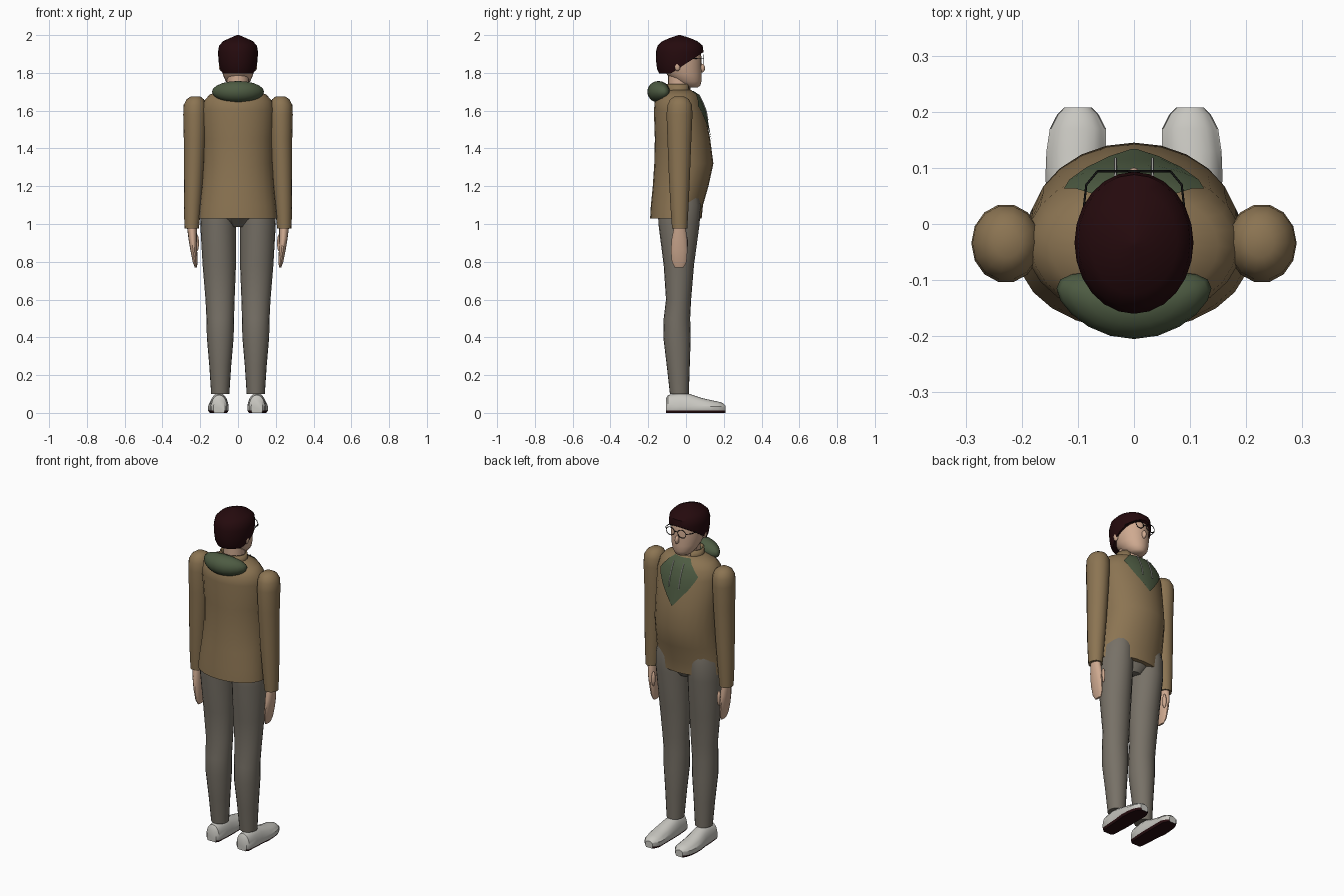
import bpy, bmesh, math
from mathutils import Vector

cube = bpy.data.objects.get("Cube")
if cube:
    bpy.data.objects.remove(cube)


def material(name, *rgb):
    m = bpy.data.materials.new(name)
    m.use_nodes = True
    m.diffuse_color = (*rgb, 1)
    m.node_tree.nodes["Principled BSDF"].inputs["Base Color"].default_value = (*rgb, 1)
    return m


JACKET = material("tan jacket", .26, .175, .085)
TROUSERS = material("grey trousers", .185, .165, .135)
SKIN = material("skin", .62, .40, .28)
HAIR = material("dark brown hair", .018, .003, .004)
GREEN = material("green hood", .075, .105, .055)
SHOE = material("pale grey shoe", .58, .57, .53)
SOLE = material("dark sole", .02, .004, .005)
BLACK = material("black frame", .008, .008, .008)
CORD = material("light cord", .5, .5, .47)


def finish(name, bm, mat, angle=40):
    bmesh.ops.recalc_face_normals(bm, faces=bm.faces)
    me = bpy.data.meshes.new(name)
    bm.to_mesh(me)
    bm.free()
    me.materials.append(mat)
    ob = bpy.data.objects.new(name, me)
    bpy.context.collection.objects.link(ob)
    bpy.ops.object.select_all(action='DESELECT')
    ob.select_set(True)
    bpy.context.view_layer.objects.active = ob
    bpy.ops.object.shade_smooth_by_angle(angle=math.radians(angle))
    return ob


def skin_rings(bm, rings, cap=True):
    n = len(rings[0])
    vs = [[bm.verts.new(p) for p in r] for r in rings]
    for a, b in zip(vs, vs[1:]):
        for i in range(n):
            j = (i + 1) % n
            bm.faces.new((a[i], a[j], b[j], b[i]))
    if cap:
        bm.faces.new(vs[0])
        bm.faces.new(vs[-1])


def oval(z, x, back, front, rx, n):
    cy, ry = (back + front) / 2, (front - back) / 2
    return [Vector((x + rx * math.cos(t), cy + ry * math.sin(t), z))
            for t in (2 * math.pi * i / n for i in range(n))]


# Each ring: height, centre x, back y, front y, half width
def loft(name, rings, mat, n=20):
    bm = bmesh.new()
    skin_rings(bm, [oval(*r, n) for r in rings])
    return finish(name, bm, mat)


def ellipsoid(name, loc, size, mat, seg=16):
    bm = bmesh.new()
    bmesh.ops.create_uvsphere(bm, u_segments=seg, v_segments=seg // 2, radius=1)
    for v in bm.verts:
        v.co = Vector(loc) + Vector(a * b for a, b in zip(v.co, size))
    return finish(name, bm, mat, 60)


def tube(name, pts, r, mat, cyclic=False):
    cu = bpy.data.curves.new(name, 'CURVE')
    cu.dimensions = '3D'
    cu.bevel_depth, cu.bevel_resolution = r, 1
    cu.use_fill_caps = True
    sp = cu.splines.new('POLY')
    sp.points.add(len(pts) - 1)
    for p, q in zip(sp.points, pts):
        p.co = (*q, 1)
    sp.use_cyclic_u = cyclic
    cu.materials.append(mat)
    ob = bpy.data.objects.new(name, cu)
    bpy.context.collection.objects.link(ob)


# Jacket body
BODY = [(1.03, 0, -.19, .083, .207), (1.1, 0, -.186, .09, .202), (1.2, 0, -.176, .119, .193),
        (1.32, 0, -.168, .145, .187), (1.45, 0, -.165, .128, .187), (1.6, 0, -.17, .1, .193),
        (1.65, 0, -.165, .08, .182), (1.685, 0, -.14, .062, .15), (1.71, 0, -.1, .025, .08)]
loft("jacket_body", BODY, JACKET, 24)


def chest_y(x, z):
    """Front surface of the jacket body."""
    for a, b in zip(BODY, BODY[1:]):
        if a[0] <= z <= b[0]:
            k = (z - a[0]) / (b[0] - a[0])
            _, _, bk, fr, rx = (p + (q - p) * k for p, q in zip(a, b))
            return (bk + fr) / 2 + (fr - bk) / 2 * math.sqrt(max(0, 1 - (x / rx) ** 2))


# Green chest panel, laid over the front of the jacket
bm = bmesh.new()
rows = []
for z, w in ((1.45, .004), (1.5, .045), (1.55, .085), (1.6, .115), (1.625, .125),
             (1.65, .105), (1.685, .075), (1.705, .05)):
    rows.append([bm.verts.new((w * u / 5, chest_y(w * u / 5, z) + .006, z)) for u in range(-5, 6)])
for a, b in zip(rows, rows[1:]):
    for i in range(10):
        bm.faces.new((a[i], a[i + 1], b[i + 1], b[i]))
finish("chest_panel", bm, GREEN)

# Stand-up collar, open at the front
bm = bmesh.new()
arc = [math.radians(120 + 300 * i / 20) for i in range(21)]
low = [bm.verts.new((.085 * math.cos(t), -.04 + .07 * math.sin(t), 1.68)) for t in arc]
top = [bm.verts.new((.078 * math.cos(t), -.042 + .066 * math.sin(t), 1.742)) for t in arc]
for i in range(20):
    bm.faces.new((low[i], low[i + 1], top[i + 1], top[i]))
collar = finish("collar", bm, JACKET)
mod = collar.modifiers.new("thickness", 'SOLIDIFY')
mod.thickness = .008

# Rolled hood behind the neck, its ends curving forward
hood = ellipsoid("hood", (0, -.145, 1.70), (.138, .06, .057), GREEN, 20)
for v in hood.data.vertices:
    v.co.y += 1.6 * v.co.x ** 2

# Neck and head
loft("neck", [(1.66, 0, -.095, .02, .058), (1.79, 0, -.095, .03, .058)], SKIN)
loft("head", [(1.722, 0, .015, .06, .025), (1.732, 0, -.03, .075, .045), (1.755, 0, -.06, .082, .065),
              (1.79, 0, -.1, .083, .08), (1.83, 0, -.125, .082, .088), (1.88, 0, -.14, .082, .093),
              (1.92, 0, -.14, .076, .092), (1.95, 0, -.12, .06, .07)], SKIN, 24)

# Hair cap, trimmed along a hairline rising to the forehead
bm = bmesh.new()
skin_rings(bm, [oval(*r, 24) for r in (
    (1.797, 0, -.142, .06, .086), (1.82, 0, -.153, .08, .096), (1.86, 0, -.158, .09, .103),
    (1.91, 0, -.16, .093, .106), (1.945, 0, -.15, .088, .1), (1.968, 0, -.125, .06, .078),
    (1.985, 0, -.085, .02, .042), (2.0, 0, -.04, -.03, .005))])
cut = bmesh.ops.bisect_plane(bm, geom=bm.verts[:] + bm.edges[:] + bm.faces[:],
                             plane_co=(0, -.08, 1.797), plane_no=(0, .55, -.84), clear_outer=True)
bmesh.ops.holes_fill(bm, edges=[e for e in bm.edges if e.is_boundary])
finish("hair", bm, HAIR)

# Nose and mouth
ellipsoid("nose", (0, .084, 1.825), (.012, .017, .024), SKIN, 12)

# Glasses
tube("glasses_bridge", [(-.012, .094, 1.877), (.012, .094, 1.877)], .002, BLACK)

# Trouser seat
loft("trouser_seat", [(.985, 0, -.1, .03, .055), (1.03, 0, -.15, .06, .11), (1.1, 0, -.15, .06, .15)],
     TROUSERS)

# Shoe outline stations: y, centre offset, half width, height
SHOE_ROWS = [(-.107, 0, .03, .075), (-.095, 0, .042, .095), (-.03, 0, .048, .105), (.02, 0, .05, .1),
             (.08, .004, .054, .08), (.13, .003, .053, .068), (.17, 0, .05, .06), (.195, 0, .037, .052),
             (.208, 0, .024, .04)]

for side, s in (("left", 1), ("right", -1)):
    # Legs
    loft(side + "_leg", [(.1, s * .094, -.085, .015, .048), (.25, s * .094, -.102, .02, .058),
                         (.4, s * .094, -.12, .025, .071), (.5, s * .094, -.118, .022, .073),
                         (.6, s * .095, -.106, .027, .077), (.78, s * .099, -.118, .042, .088),
                         (1.0, s * .105, -.146, .072, .095), (1.1, s * .105, -.15, .077, .09),
                         (1.15, s * .1, -.14, .07, .08)], TROUSERS)
    # Shoes with a dark underside
    bm = bmesh.new()
    rings = []
    for y, off, w, h in SHOE_ROWS:
        ring = [(s * .1 + off * s + w * math.cos(t), y, .014 + (h - .014) * math.sin(t) ** .7)
                for t in (math.pi * i / 10 for i in range(1, 10))]
        ring += [(s * .1 + off * s + k * w, y, z) for k, z in
                 ((-1, .035), (-1, .012), (-.85, 0), (.85, 0), (1, .012), (1, .035))]
        rings.append(ring)
    skin_rings(bm, rings)
    shoe = finish(side + "_shoe", bm, SHOE)
    shoe.data.materials.append(SOLE)
    for f in shoe.data.polygons:
        if f.center.z < .013:
            f.material_index = 1
    # Sleeves
    loft(side + "_sleeve", [(.975, s * .245, -.075, .008, .038), (1.1, s * .241, -.084, .015, .046),
                            (1.25, s * .235, -.092, .022, .052), (1.45, s * .229, -.1, .03, .058),
                            (1.58, s * .228, -.105, .036, .062), (1.63, s * .228, -.1, .033, .06),
                            (1.66, s * .226, -.085, .017, .046), (1.676, s * .225, -.06, -.01, .024)],
         JACKET, 14)
    # Hands and thumbs
    loft(side + "_hand", [(.77, s * .223, -.06, -.012, .006), (.8, s * .227, -.076, .004, .013),
                          (.86, s * .234, -.081, .009, .018), (.92, s * .24, -.077, .008, .022),
                          (.985, s * .244, -.064, -.002, .026)], SKIN, 14)
    ellipsoid(side + "_thumb", (s * .217, -.002, .9), (.011, .013, .045), SKIN, 10)
    # Ears
    ellipsoid(side + "_ear", (s * .09, -.045, 1.835), (.011, .016, .026), SKIN, 12)
    # Rims and temple arms
    tube(side + "_rim", [(s * .038 + .027 * math.cos(t), .094, 1.872 + .023 * math.sin(t))
                         for t in (math.pi * i / 10 for i in range(20))], .002, BLACK, True)
    tube(side + "_temple", [(s * .065, .094, 1.877), (s * .085, .07, 1.877), (s * .096, -.03, 1.872)],
         .002, BLACK)
    # Hood cords
    tube(side + "_cord", [(s * .033, chest_y(.033, z) + .009, z) for z in (1.685, 1.65, 1.6, 1.55)],
         .003, CORD)
